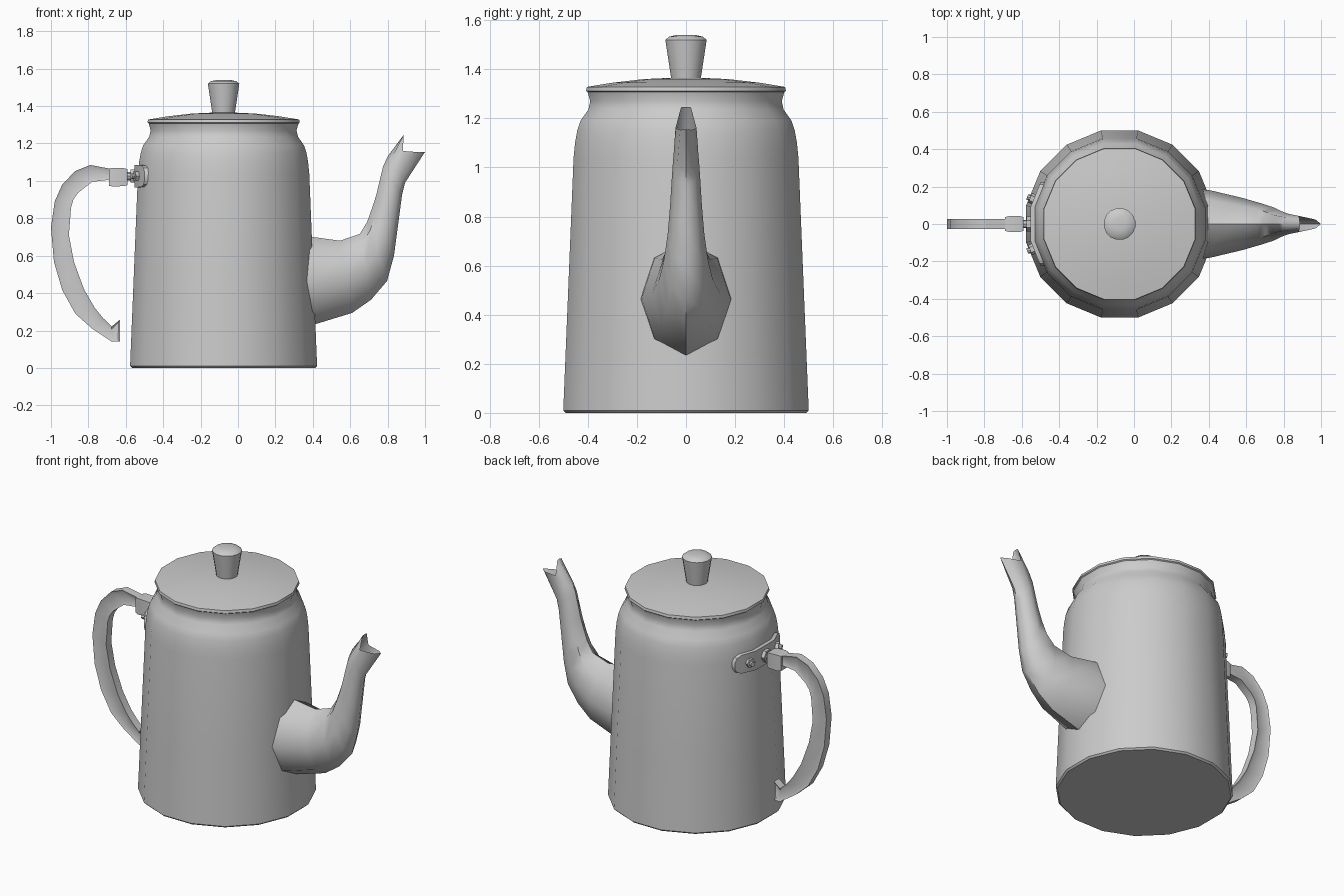
import bpy, bmesh, math
from mathutils import Vector

cube = bpy.data.objects.get("Cube")
if cube:
    bpy.data.objects.remove(cube)

CX = -0.077      # axis of the pot
SIDES = 16
STEP = math.pi / SIDES

metal = bpy.data.materials.new("grey metal")
metal.use_nodes = True
GREY = (0.6, 0.6, 0.6, 1)
metal.diffuse_color = GREY
metal.node_tree.nodes["Principled BSDF"].inputs["Base Color"].default_value = GREY


def finish(name, bm, angle=32, recalc=True):
    if recalc:
        bmesh.ops.recalc_face_normals(bm, faces=bm.faces)
    mesh = bpy.data.meshes.new(name)
    bm.to_mesh(mesh)
    bm.free()
    mesh.materials.append(metal)
    ob = bpy.data.objects.new(name, mesh)
    bpy.context.collection.objects.link(ob)
    bpy.ops.object.select_all(action='DESELECT')
    ob.select_set(True)
    bpy.context.view_layer.objects.active = ob
    bpy.ops.object.shade_smooth_by_angle(angle=math.radians(angle))
    return ob


def loft(bm, rings, caps=(True, True), closed=True):
    loops = [[bm.verts.new(p) for p in ring] for ring in rings]
    n = len(loops[0])
    for a, b in zip(loops, loops[1:]):
        for i in range(n if closed else n - 1):
            j = (i + 1) % n
            bm.faces.new((a[i], a[j], b[j], b[i]))
    for cap, loop in zip(caps, (loops[0], loops[-1])):
        if cap:
            bm.faces.new(loop)


def lathe(name, profile, angle=32):
    # radii are measured to the flats
    bm = bmesh.new()
    rings = []
    for r, z in profile:
        r /= math.cos(STEP)
        rings.append([(CX + r * math.cos(STEP * (2 * i + 1)),
                       r * math.sin(STEP * (2 * i + 1)), z) for i in range(SIDES)])
    loft(bm, rings)
    return finish(name, bm, angle)


def rod(name, start, end, radius, sides):
    a, b = Vector(start), Vector(end)
    turn = (b - a).to_track_quat('Z', 'Y')
    ring = [turn @ Vector((radius * math.cos(t), radius * math.sin(t), 0))
            for t in (2 * math.pi * i / sides for i in range(sides))]
    bm = bmesh.new()
    loft(bm, [[p + a for p in ring], [p + b for p in ring]])
    return finish(name, bm)


# Pot, lid and knob
lathe("body", [(0.49, 0), (0.5, 0.01), (0.482, 0.45), (0.458, 1.04), (0.452, 1.1),
               (0.443, 1.15), (0.43, 1.19), (0.398, 1.235), (0.39, 1.27), (0.402, 1.312)])
lathe("lid", [(0.398, 1.305), (0.407, 1.312), (0.404, 1.328), (0.3, 1.345),
              (0.17, 1.36), (0.06, 1.365)])
lathe("knob", [(0.06, 1.36), (0.082, 1.505), (0.084, 1.52), (0.068, 1.533),
               (0.035, 1.54)], 50)

# Spout: upper point, lower point and half width of each section
sections = [
    ((0.32, 0.70), (0.32, 0.22), 0.19),
    ((0.40, 0.70), (0.417, 0.235), 0.18),
    ((0.545, 0.68), (0.61, 0.294), 0.14),
    ((0.652, 0.717), (0.711, 0.364), 0.11),
    ((0.69, 0.78), (0.797, 0.465), 0.09),
    ((0.715, 0.85), (0.834, 0.60), 0.075),
    ((0.738, 0.92), (0.856, 0.765), 0.065),
    ((0.775, 1.075), (0.877, 0.925), 0.055),
    ((0.80, 1.13), (0.893, 0.99), 0.05),
]
rings = []
for top, low, w in sections:
    top, low = Vector((top[0], 0, top[1])), Vector((low[0], 0, low[1]))
    mid, half = (top + low) / 2, (top - low) / 2
    rings.append([mid + half * math.cos(t) + Vector((0, w * math.sin(t), 0))
                  for t in (math.pi * i / 4 for i in range(8))])
# Notched pouring lip
lip = [(0.888, 0, 1.247), (0.885, 0.02, 1.245), (0.882, 0.043, 1.16),
       (0.97, 0.024, 1.153), (1.0, 0, 1.155)]
rings.append(lip + [(x, -y, z) for x, y, z in lip[3:0:-1]])
bm = bmesh.new()
loft(bm, rings, caps=(True, False))
finish("spout", bm, 50)

# Handle: outer and inner edge of the side profile
outer = [(-0.66, 1.06), (-0.70, 1.068), (-0.79, 1.085), (-0.87, 1.053), (-0.94, 0.98),
         (-0.98, 0.89), (-1.0, 0.75), (-0.984, 0.567), (-0.94, 0.417),
         (-0.87, 0.29), (-0.78, 0.21), (-0.674, 0.14), (-0.632, 0.14)]
inner = [(-0.66, 0.99), (-0.695, 1.005), (-0.78, 0.995), (-0.855, 0.936), (-0.88, 0.90),
         (-0.893, 0.856), (-0.904, 0.71), (-0.877, 0.567), (-0.823, 0.42),
         (-0.765, 0.32), (-0.72, 0.265), (-0.675, 0.222), (-0.632, 0.257)]
bm = bmesh.new()
loft(bm, [[(o[0], -0.026, o[1]), (o[0], 0.026, o[1]),
           (i[0], 0.026, i[1]), (i[0], -0.026, i[1])] for o, i in zip(outer, inner)])
bmesh.ops.recalc_face_normals(bm, faces=bm.faces)
# Sunken panel on both flat sides
panels = [f for f in bm.faces if abs(f.normal.y) > 0.9]
bmesh.ops.inset_region(bm, faces=panels, thickness=0.014, depth=-0.006)
finish("handle", bm)

# Handle socket
bm = bmesh.new()
loft(bm, [[(x, -w, 1.02 - h), (x, w, 1.02 - h), (x, w, 1.02 + h), (x, -w, 1.02 + h)]
          for x, w, h in ((-0.69, 0.036, 0.046), (-0.67, 0.042, 0.05),
                          (-0.61, 0.042, 0.048), (-0.59, 0.036, 0.042))])
finish("handle_socket", bm)
rod("handle_bolt", (-0.60, 0, 1.025), (-0.53, 0, 1.025), 0.022, 8)
rod("handle_nut", (-0.575, 0, 1.025), (-0.545, 0, 1.025), 0.04, 6)

# Strap that follows the flats of the body
def strap_x(y, flat):
    t = 2 * STEP
    return CX - min(flat, (flat - abs(y) * math.sin(t)) / math.cos(t))


half = [(0.225, 0.02), (0.21, 0.045), (0.18, 0.058), (0.092, 0.06)]
stations = [(-y, h) for y, h in half] + half[::-1]
bm = bmesh.new()
loft(bm, [[(strap_x(y, f), y, 1.025 + s * h)
           for f, s in ((0.44, -1), (0.476, -1), (0.476, 1), (0.44, 1))]
          for y, h in stations])
finish("strap", bm)

# Strap bolts
for side, label in ((1, "left"), (-1, "right")):
    y = 0.13 * side
    x = strap_x(y, 0.47)
    out = Vector((-math.cos(2 * STEP), side * math.sin(2 * STEP), 0))
    base = Vector((x, y, 1.025))
    rod("strap_nut_" + label, base, base + out * 0.025, 0.028, 6)
    rod("strap_bolt_" + label, base, base + out * 0.042, 0.015, 8)
